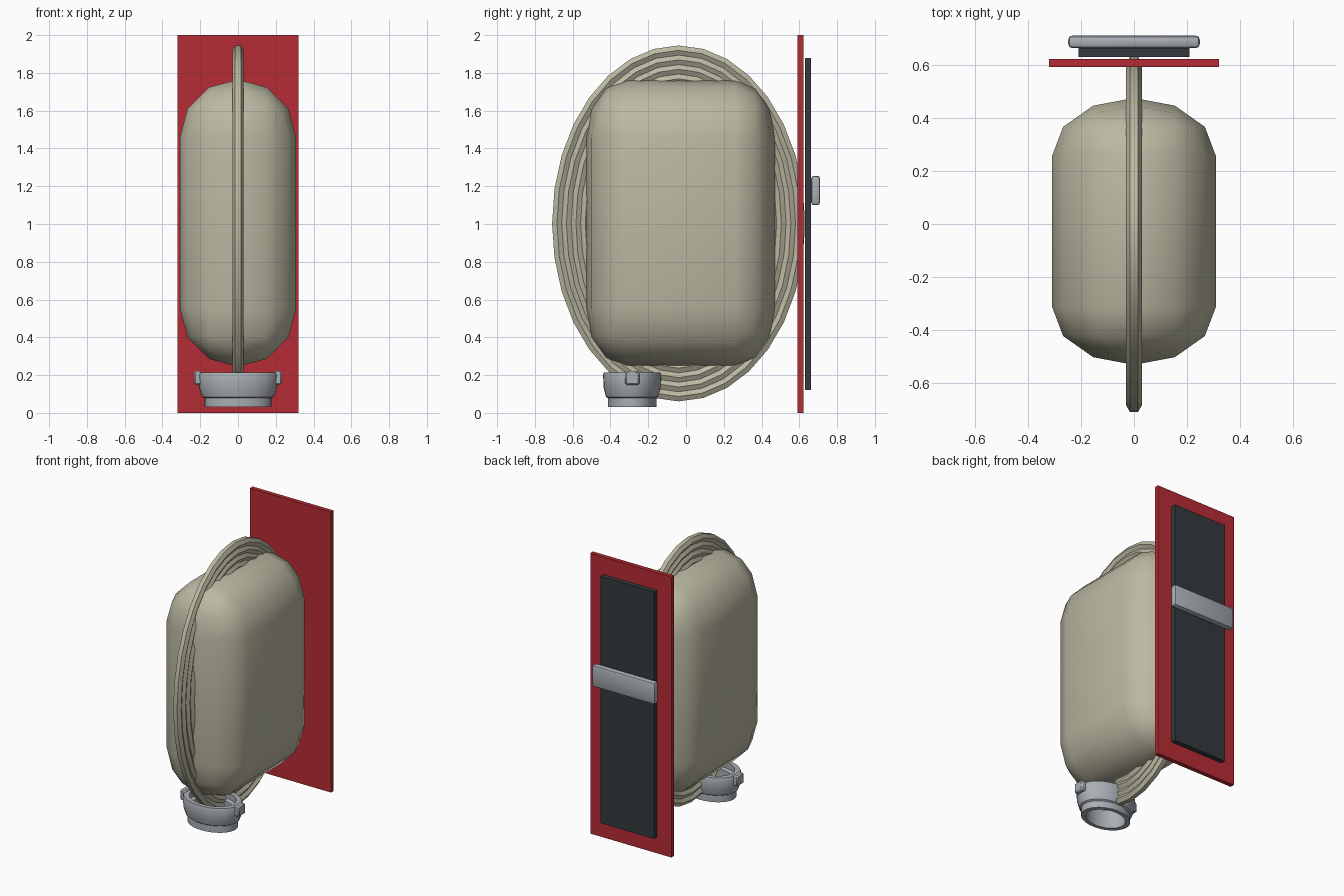
import bpy, bmesh, math
from mathutils import Matrix, Vector

if "Cube" in bpy.data.objects:
    bpy.data.objects.remove(bpy.data.objects["Cube"])


def material(name, r, g, b):
    m = bpy.data.materials.new(name)
    m.diffuse_color = (r, g, b, 1)
    m.use_nodes = True
    m.node_tree.nodes["Principled BSDF"].inputs["Base Color"].default_value = m.diffuse_color
    return m


CANVAS = material("canvas", 0.50, 0.48, 0.36)
RED = material("red_paint", 0.47, 0.025, 0.035)
DARK = material("dark_rubber", 0.035, 0.042, 0.048)
METAL = material("metal", 0.40, 0.43, 0.46)


def finish(name, bm, mat, angle=None):
    bmesh.ops.recalc_face_normals(bm, faces=bm.faces)
    me = bpy.data.meshes.new(name)
    bm.to_mesh(me)
    bm.free()
    me.materials.append(mat)
    ob = bpy.data.objects.new(name, me)
    bpy.context.collection.objects.link(ob)
    if angle:
        bpy.ops.object.select_all(action='DESELECT')
        ob.select_set(True)
        bpy.context.view_layer.objects.active = ob
        bpy.ops.object.shade_smooth_by_angle(angle=math.radians(angle))
    return ob


def box(name, lo, hi, mat, bevel=0, segments=2):
    lo, hi = Vector(lo), Vector(hi)
    bm = bmesh.new()
    bmesh.ops.create_cube(bm, size=1)
    bmesh.ops.scale(bm, vec=hi - lo, verts=bm.verts)
    bmesh.ops.translate(bm, vec=(lo + hi) / 2, verts=bm.verts)
    if bevel:
        bmesh.ops.bevel(bm, geom=bm.edges[:], offset=bevel, segments=segments,
                        profile=0.5, affect='EDGES')
    return finish(name, bm, mat, 40 if bevel else None)


def sweep(name, rings, mat, close_path, angle):
    # Skin a list of closed point loops into a tube-like surface
    bm = bmesh.new()
    loops = [[bm.verts.new(p) for p in ring] for ring in rings]
    n = len(loops)
    for i in range(n if close_path else n - 1):
        a, b = loops[i], loops[(i + 1) % n]
        for j in range(len(a)):
            k = (j + 1) % len(a)
            bm.faces.new((a[j], a[k], b[k], b[j]))
    return finish(name, bm, mat, angle)


# Pillow-like bag: rounded box, its thickness fully taken up by the rounding
bm = bmesh.new()
bmesh.ops.create_cube(bm, size=1)
R = 0.308
squash = 0.217 / R
bmesh.ops.scale(bm, vec=(2 * R + 0.0004, 1.006 / squash, 1.52), verts=bm.verts)
bmesh.ops.bevel(bm, geom=bm.edges[:], offset=R, segments=3, profile=0.5, affect='EDGES')
bmesh.ops.remove_doubles(bm, verts=bm.verts, dist=0.002)
bmesh.ops.scale(bm, vec=(1, squash, 1), verts=bm.verts)
bmesh.ops.translate(bm, vec=(0, -0.028, 1.005), verts=bm.verts)
finish("bag", bm, CANVAS, 35)

# Flat hose coil: concentric oval rings with a six-sided section
for r in range(5):
    rings = []
    for i in range(32):
        t = math.tau * i / 32
        loop = []
        for j in range(6):
            a = math.tau * j / 6
            d = 0.03 * math.sin(a) - 0.026 - 0.05 * r
            loop.append((0.03 * math.cos(a),
                         -0.039 + (0.67 + d) * math.cos(t),
                         1.003 + (0.942 + d) * math.sin(t)))
        rings.append(loop)
    sweep(f"hose_ring_{r + 1}", rings, CANVAS, True, 30)

# Back plate, pad and strap
box("back_plate", (-0.32, 0.591, 0), (0.32, 0.622, 2), RED)
box("back_pad", (-0.21, 0.629, 0.12), (0.21, 0.663, 1.88), DARK)
box("strap", (-0.248, 0.663, 1.10), (0.248, 0.71, 1.255), METAL, 0.015)

# Hose coupling: hollow oval lathe
profile = [(0.142, 0.03), (0.177, 0.03), (0.177, 0.078), (0.19, 0.085), (0.195, 0.10),
           (0.207, 0.135), (0.211, 0.20), (0.205, 0.213), (0.165, 0.213),
           (0.165, 0.17), (0.142, 0.16)]
CY, OVAL = -0.285, 0.73
rings = [[(r * math.cos(t), CY + OVAL * r * math.sin(t), z) for r, z in profile]
         for t in (math.tau * i / 32 for i in range(32))]
sweep("coupling", rings, METAL, True, 30)

# Coupling lugs
for side, s in (("left", -1), ("right", 1)):
    a, b = sorted((s * 0.19, s * 0.233))
    box(f"coupling_lug_{side}", (a, CY - 0.038, 0.148), (b, CY + 0.038, 0.223), METAL, 0.008, 1)
